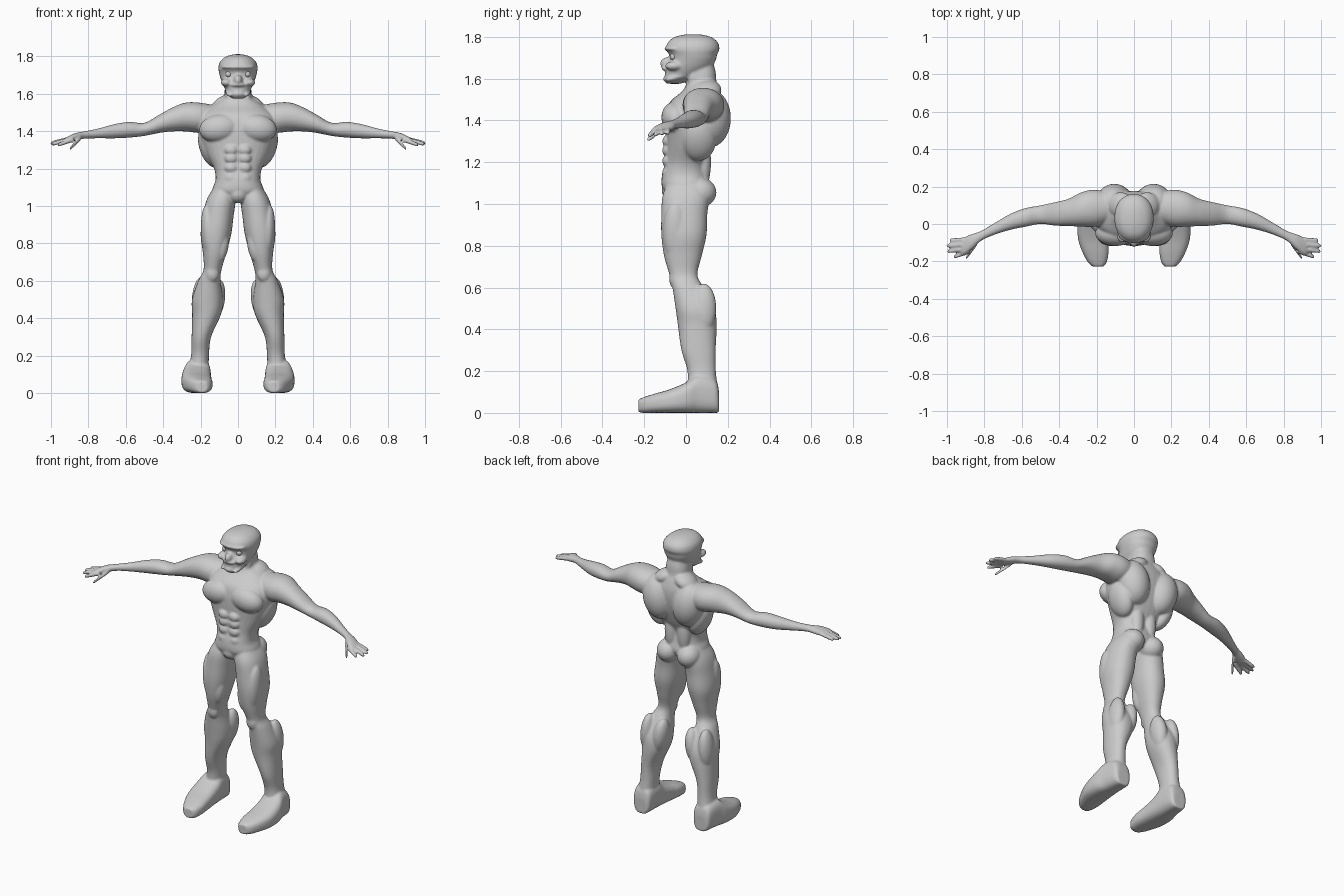
import bpy, bmesh, math
from mathutils import Matrix, Vector

bm = bmesh.new()


def spline(rows, steps=5):
    """Catmull-Rom interpolation through the section rows."""
    out = []
    for i in range(len(rows) - 1):
        p0, p1 = rows[max(i - 1, 0)], rows[i]
        p2, p3 = rows[i + 1], rows[min(i + 2, len(rows) - 1)]
        for k in range(steps):
            t = k / steps
            out.append([b + 0.5 * t * ((c - a) + t * ((2*a - 5*b + 4*c - d) + t * (3*(b - c) + d - a)))
                        for a, b, c, d in zip(p0, p1, p2, p3)])
    return out + [list(rows[-1])]


def loft(axis, rows, power=2.0, n=32):
    """Closed tube; row = position on axis, two centre coords, two radii."""
    def sp(v):
        return math.copysign(abs(v) ** (2 / power), v)
    rings = []
    for t, a, b, ra, rb in spline(rows):
        ring = []
        for k in range(n):
            ang = 2 * math.pi * k / n
            p = [a + ra * sp(math.cos(ang)), b + rb * sp(math.sin(ang))]
            p.insert(axis, t)
            ring.append(bm.verts.new(p))
        rings.append(ring)
    for r, q in zip(rings, rings[1:]):
        for k in range(n):
            bm.faces.new((r[k], r[(k + 1) % n], q[(k + 1) % n], q[k]))
    bm.faces.new(rings[0][::-1])
    bm.faces.new(rings[-1])


def blob(c, r, tilt=0, axis='Y'):
    """Ellipsoid muscle."""
    m = Matrix.Translation(c) @ Matrix.Rotation(math.radians(tilt), 4, axis) @ Matrix.Diagonal((*r, 1))
    bmesh.ops.create_uvsphere(bm, u_segments=28, v_segments=18, radius=1, matrix=m)


# leg
loft(2, [(1.12, .065, .01, .05, .09), (1.04, .088, .0, .077, .112), (.95, .105, -.008, .082, .11),
         (.85, .118, -.01, .082, .108), (.75, .125, -.015, .063, .09), (.66, .136, -.012, .048, .067),
         (.6, .153, .01, .06, .075), (.5, .163, .043, .083, .093), (.42, .168, .054, .077, .093),
         (.3, .196, .06, .052, .082), (.2, .203, .075, .048, .068), (.1, .213, .08, .056, .074),
         (.03, .215, .08, .056, .074)], 2.2)
# foot
loft(1, [(.158, .212, .05, .04, .05), (.14, .212, .08, .058, .08), (.06, .216, .092, .07, .092),
         (0, .222, .073, .079, .073), (-.08, .219, .056, .08, .056), (-.15, .206, .046, .07, .046),
         (-.205, .196, .037, .05, .037), (-.228, .192, .034, .028, .03)], 2.8)
# arm and palm
loft(0, [(.08, .09, 1.47, .06, .06), (.2, .085, 1.472, .098, .08), (.28, .078, 1.476, .092, .077),
         (.35, .062, 1.463, .073, .064), (.42, .054, 1.44, .063, .049), (.5, .05, 1.41, .05, .035),
         (.58, .035, 1.408, .05, .042), (.66, .012, 1.4, .043, .038), (.75, -.028, 1.388, .031, .026),
         (.82, -.065, 1.38, .027, .02), (.87, -.096, 1.369, .042, .021), (.91, -.118, 1.356, .046, .016),
         (.925, -.122, 1.352, .04, .01)], 2.1)
# fingers and thumb: root, tip
for (x0, y0, z0), (x1, y1, z1) in (((.89, -.082, 1.36), (.985, -.088, 1.34)),
                                   ((.89, -.107, 1.362), (1.002, -.117, 1.336)),
                                   ((.89, -.13, 1.36), (.998, -.147, 1.33)),
                                   ((.88, -.148, 1.355), (.965, -.176, 1.326)),
                                   ((.84, -.105, 1.363), (.9, -.185, 1.305))):
    loft(0, [(x0 + (x1 - x0) * t, y0 + (y1 - y0) * t, z0 + (z1 - z0) * t, r, r)
             for t, r in ((0, .012), (.5, .0125), (.9, .011), (1, .006))], n=12)
# muscles of one side
blob((.1, -.05, 1.415), (.108, .068, .075), 8)           # chest
blob((.105, .115, 1.41), (.098, .1, .14), 10)            # shoulder blade
blob((.15, .06, 1.31), (.055, .085, .11), 20)            # flank
blob((.045, .08, 1.2), (.042, .04, .13))                 # lower back
blob((.072, .068, 1.055), (.07, .078, .07))              # buttock
blob((.155, -.05, .86), (.042, .06, .15), 4)             # outer thigh
blob((.085, -.06, .79), (.035, .04, .09), -8)            # inner thigh
blob((.138, -.055, .64), (.036, .025, .045))             # kneecap
blob((.115, .085, .5), (.045, .06, .11), -8)             # inner calf
blob((.205, .085, .5), (.042, .06, .12), -4)             # outer calf
blob((.07, .1, 1.545), (.075, .07, .045), 25)            # neck slope
blob((.045, .04, 1.57), (.022, .03, .07), 12)            # neck cord
for z in (1.15, 1.205, 1.255, 1.3):                      # abdomen
    blob((.036, -.088, z), (.036, .026, .029))
blob((.062, -.058, 1.66), (.03, .042, .022))             # cheekbone
blob((.045, -.035, 1.61), (.022, .07, .016), 16, 'X')    # jaw edge
# mirrored side
dup = bmesh.ops.duplicate(bm, geom=bm.verts[:] + bm.edges[:] + bm.faces[:])['geom']
for v in dup:
    if isinstance(v, bmesh.types.BMVert):
        v.co.x *= -1
bmesh.ops.reverse_faces(bm, faces=[f for f in dup if isinstance(f, bmesh.types.BMFace)])

# torso and neck
loft(2, [(1.035, 0, 0, .09, .085), (1.08, 0, .0, .137, .115), (1.14, 0, -.005, .12, .11),
         (1.2, 0, 0, .128, .1), (1.28, 0, .02, .17, .115), (1.36, 0, .032, .2, .13),
         (1.43, 0, .04, .21, .135), (1.49, 0, .05, .19, .125), (1.54, 0, .072, .13, .09),
         (1.58, 0, .075, .08, .072), (1.63, 0, .072, .07, .07), (1.68, 0, .07, .06, .06)], 2.3)
blob((0, -.065, 1.065), (.055, .052, .05))               # pelvis front
# head
loft(2, [(1.575, 0, -.06, .032, .034), (1.6, 0, -.035, .056, .066), (1.65, 0, .01, .082, .107),
         (1.69, 0, .031, .096, .112), (1.715, 0, .034, .102, .115), (1.74, 0, .032, .105, .128),
         (1.77, 0, .033, .097, .121), (1.795, 0, .033, .072, .095), (1.808, 0, .033, .038, .055),
         (1.812, 0, .033, .012, .02)], 2.2)
blob((0, -.05, 1.743), (.09, .054, .016))                # brow
blob((0, -.082, 1.672), (.024, .042, .032))              # nose
blob((0, -.078, 1.648), (.045, .04, .014))               # upper lip
blob((0, -.07, 1.598), (.042, .04, .022))                # chin

mesh = bpy.data.meshes.new("body")
bm.to_mesh(mesh)
bm.free()
body = bpy.data.objects.new("body", mesh)
bpy.context.collection.objects.link(body)

# fuse the parts into one smooth skin
fuse = body.modifiers.new("fuse", 'REMESH')
fuse.mode = 'VOXEL'
fuse.voxel_size = .006
fuse.use_smooth_shade = True
soft = body.modifiers.new("soften", 'SMOOTH')
soft.factor = .5
soft.iterations = 7

# eyes
for side, s in (("left", 1), ("right", -1)):
    bpy.ops.mesh.primitive_uv_sphere_add(segments=20, ring_count=12, radius=.017,
                                         location=(s * .05, -.06, 1.705))
    bpy.context.object.name = side + "_eye"
    bpy.ops.object.shade_smooth()
